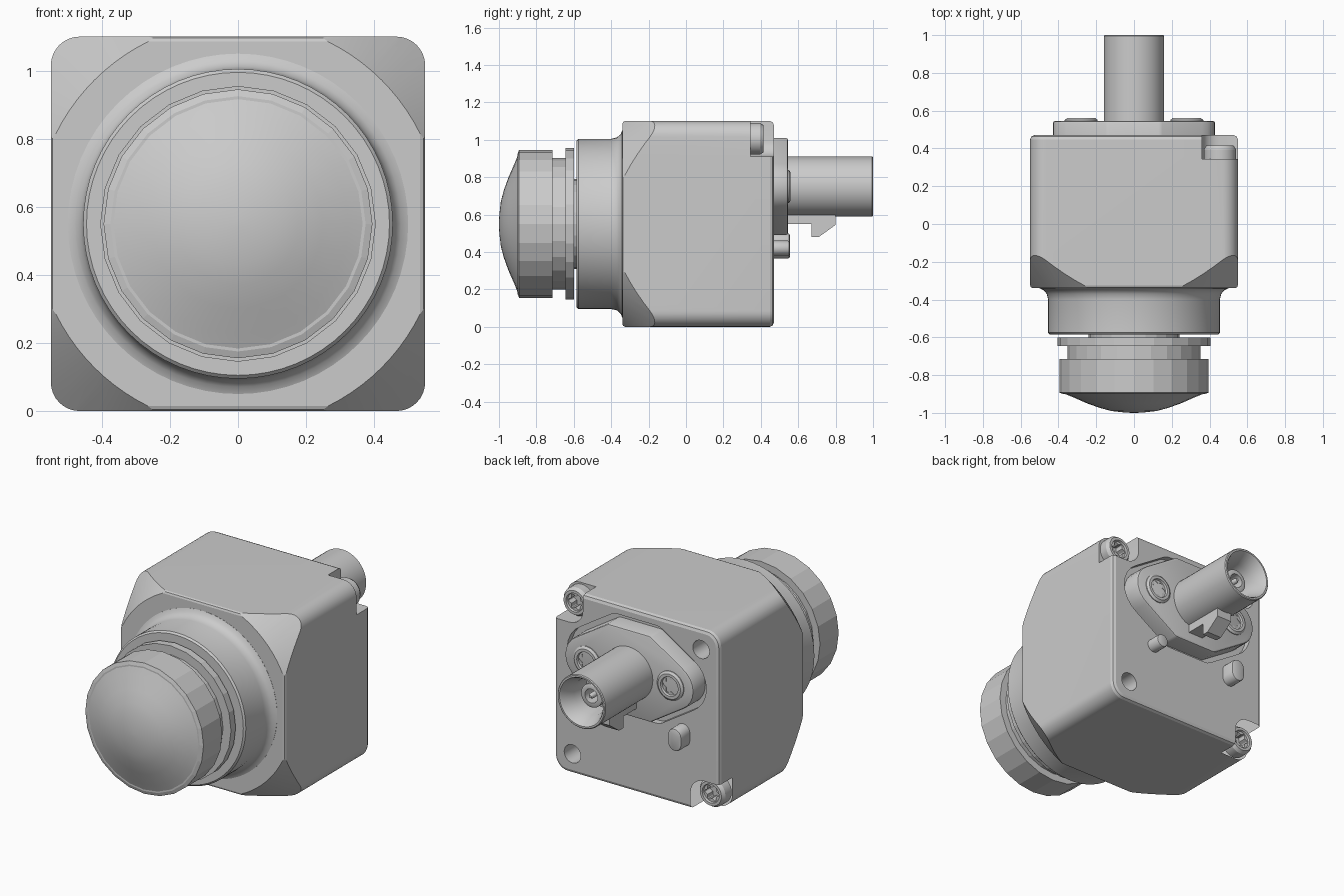
import bpy, bmesh
from math import sin, cos, pi

if "Cube" in bpy.data.objects:
    bpy.data.objects.remove(bpy.data.objects["Cube"])

ZL, ZC = 0.55, 0.75      # heights of the lens axis and the connector axis


def finish(name, bm, angle=0.5):
    """Turn a bmesh into an object; angle=0 keeps flat faces."""
    bmesh.ops.recalc_face_normals(bm, faces=bm.faces)
    me = bpy.data.meshes.new(name)
    bm.to_mesh(me)
    bm.free()
    ob = bpy.data.objects.new(name, me)
    bpy.context.collection.objects.link(ob)
    if angle:
        smooth(ob, angle)
    return ob


def smooth(ob, angle):
    bpy.ops.object.select_all(action='DESELECT')
    ob.select_set(True)
    bpy.context.view_layer.objects.active = ob
    bpy.ops.object.shade_smooth_by_angle(angle=angle)


def lathe(name, profile, cx=0, cz=ZL, n=48, angle=0.5):
    """Spin (y, radius) points about a y axis; radius may be a function of angle."""
    bm = bmesh.new()
    loops = []
    for y, r in profile:
        loop = []
        for i in range(n):
            a = 2 * pi * i / n
            rr = r(a) if callable(r) else r
            loop.append(bm.verts.new((cx + rr * cos(a), y, cz + rr * sin(a))))
        loops.append(loop)
    for p, q in zip(loops, loops[1:]):
        for i in range(n):
            j = (i + 1) % n
            bm.faces.new((p[i], p[j], q[j], q[i]))
    bm.faces.new(loops[0])
    bm.faces.new(loops[-1])
    return finish(name, bm, angle)


def hull(name, circles, y0, y1, b0=0, b1=0, n=24):
    """Convex outline around (x, z, r) circles, extruded in y with chamfered ends."""
    bm = bmesh.new()
    rings = [(y0, b0), (y1, b1)]
    if b0:
        rings += [(y0 + b0, 0), (y0 + b0 * 0.3, b0 * 0.3)]
    if b1:
        rings += [(y1 - b1, 0), (y1 - b1 * 0.3, b1 * 0.3)]
    for cx, cz, r in circles:
        for i in range(n):
            a = 2 * pi * i / n
            for y, b in rings:
                bm.verts.new((cx + (r - b) * cos(a), y, cz + (r - b) * sin(a)))
    bmesh.ops.convex_hull(bm, input=bm.verts)
    bmesh.ops.delete(bm, geom=[v for v in bm.verts if not v.link_faces], context='VERTS')
    bmesh.ops.dissolve_limit(bm, angle_limit=0.01, verts=bm.verts, edges=bm.edges)
    return finish(name, bm)


def boolean(ob, cutter, op):
    bpy.context.view_layer.objects.active = ob
    m = ob.modifiers.new("cut", 'BOOLEAN')
    m.operation, m.solver, m.object = op, 'EXACT', cutter
    bpy.ops.object.modifier_apply(modifier=m.name)
    bpy.data.objects.remove(cutter)


def screw(name, x, z, y0, y1, r):
    """Screw head with a six-lobed socket."""
    def lobe(a):
        return r * (0.48 + 0.09 * cos(6 * a))
    d = y1 - y0
    lathe(name, [(y0, r), (y1 - d * 0.25, r), (y1, r * 0.85), (y1, r * 0.66),
                 (y1 - 0.012, r * 0.62), (y1 - 0.012, lobe), (y1 - d * 0.8, lobe)], x, z)


# Housing: rounded block, front corners turned off by a cone
block = [(x, z, 0.085) for x in (-0.465, 0.465) for z in (0.085, 1.015)]
body = hull("housing", block, -0.34, 0.47, 0.015, 0.022, 32)
cone = lathe("cone_cutter", [(-0.36, 0.575), (-0.34, 0.597), (-0.17, 0.74), (0.02, 0.9), (0.6, 0.9)], n=96)
boolean(body, cone, 'INTERSECT')

# Flange outline, with its larger pocket in the back face
def flange_outline(g):
    return ([(s * 0.29, ZC, 0.14 + g) for s in (-1, 1)] +
            [(s * 0.13, ZC + t * 0.22, 0.04 + g) for s in (-1, 1) for t in (-1, 1)])

boolean(body, hull("pocket_cutter", flange_outline(0.035), 0.43, 0.6), 'DIFFERENCE')

# Screw notches on one diagonal, plain holes on the other
for s in (-1, 1):
    notch = [(s * x, ZL + s * z, 0.09) for x, z in ((0.45, 0.45), (0.9, 0.45), (0.45, 0.9), (0.9, 0.9))]
    boolean(body, hull("notch_cutter", notch, 0.345, 0.6), 'DIFFERENCE')
    boolean(body, lathe("hole_cutter", [(0.3, 0.055), (0.6, 0.055)], -s * 0.43, ZL + s * 0.43, 24), 'DIFFERENCE')
    screw("corner_screw", s * 0.455, ZL + s * 0.455, 0.335, 0.415, 0.085)
    screw("flange_screw", s * 0.28, ZC, 0.52, 0.56, 0.088)
smooth(body, 0.4)

# Lens collar with fillet into the housing
lathe("lens_collar", [(-0.33, 0.5), (-0.341, 0.5), (-0.35, 0.479), (-0.37, 0.462), (-0.40, 0.455),
                      (-0.575, 0.455), (-0.585, 0.445), (-0.585, 0.235)], n=64)

# Lens barrel: neck, thin ring, groove, thick ring
lathe("lens_barrel", [(-0.57, 0.24), (-0.6, 0.24), (-0.6, 0.405), (-0.645, 0.405), (-0.645, 0.352),
                      (-0.715, 0.352), (-0.715, 0.395), (-0.893, 0.395), (-0.9, 0.375), (-0.9, 0.3)],
      n=24, angle=0)
# Domed front glass
lathe("lens_dome", [(-0.89, 0.392), (-0.916, 0.325), (-0.949, 0.25), (-0.974, 0.18),
                    (-0.99, 0.12), (-0.998, 0.05), (-1.0, 0.01)], n=24, angle=0.3)

# Connector flange and hollow socket tube with its inner contact
hull("connector_flange", flange_outline(0), 0.42, 0.545, 0, 0.012)
lathe("connector_tube", [(0.53, 0.16), (0.995, 0.16), (1.0, 0.155), (1.0, 0.145), (0.99, 0.138),
                         (0.91, 0.108), (0.80, 0.105), (0.80, 0.07), (0.90, 0.07),
                         (0.905, 0.06), (0.905, 0.042), (0.82, 0.04)], 0, ZC)
lathe("contact_pin", [(0.8, 0.016), (0.9, 0.016), (0.915, 0.008)], 0, ZC, 16)

# Locking latch under the tube
bm = bmesh.new()
pts = [(0.54, 0.62), (0.54, 0.55), (0.67, 0.55), (0.67, 0.48), (0.71, 0.48), (0.80, 0.545), (0.80, 0.62)]
face = bm.faces.new([bm.verts.new((-0.05, y, z)) for y, z in pts])
ext = bmesh.ops.extrude_face_region(bm, geom=[face])
bmesh.ops.translate(bm, vec=(0.1, 0, 0), verts=[v for v in ext["geom"] if isinstance(v, bmesh.types.BMVert)])
if not face.is_valid or len(face.edges) and all(len(e.link_faces) == 1 for e in face.edges):
    bm.faces.new([v for v in bm.verts if v.co.x < 0])
finish("tube_latch", bm, 0)

# Locating pegs on the back face
hull("oval_peg", [(-0.31, 0.41, 0.045), (-0.31, 0.455, 0.045)], 0.46, 0.555, 0, 0.01)
hull("round_peg", [(0.25, 0.42, 0.04)], 0.46, 0.555, 0, 0.01)
